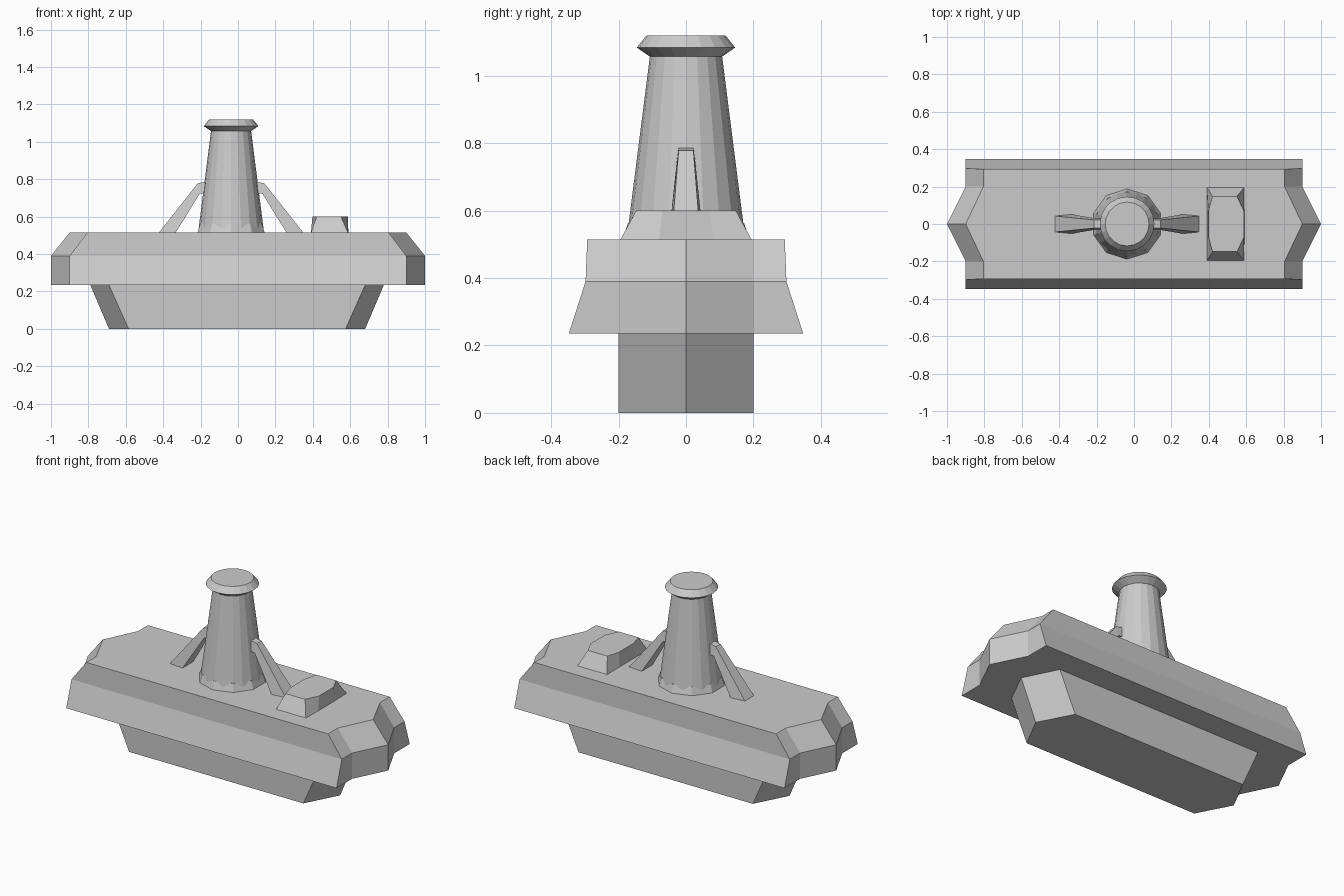
import bpy
from math import sin, cos, pi

if "Cube" in bpy.data.objects:
    bpy.data.objects.remove(bpy.data.objects["Cube"])


def loft(name, rings):
    """Join equal-length rings of points into a closed, flat-shaded solid."""
    n = len(rings[0])
    verts = [p for ring in rings for p in ring]
    faces = [tuple(reversed(range(n))),
             tuple(range((len(rings) - 1) * n, len(rings) * n))]
    for r in range(len(rings) - 1):
        for i in range(n):
            j = (i + 1) % n
            faces.append((r * n + i, r * n + j, (r + 1) * n + j, (r + 1) * n + i))
    mesh = bpy.data.meshes.new(name)
    mesh.from_pydata(verts, [], faces)
    obj = bpy.data.objects.new(name, mesh)
    bpy.context.collection.objects.link(obj)
    return obj


def boat_ring(tip, side, y_in, y_out, z):
    """Outline with pointed ends and square shoulders."""
    return [(tip, 0, z), (side, y_in, z), (side, y_out, z),
            (-side, y_out, z), (-side, y_in, z), (-tip, 0, z),
            (-side, -y_in, z), (-side, -y_out, z),
            (side, -y_out, z), (side, -y_in, z)]


def keel_ring(tip, side, z):
    cx = -0.005
    return [(cx + tip, 0, z), (cx + side, 0.2, z), (cx - side, 0.2, z),
            (cx - tip, 0, z), (cx - side, -0.2, z), (cx + side, -0.2, z)]


def round_ring(r, z, n):
    return [(TX + r * cos(pi / 2 + 2 * pi * i / n),
             r * sin(pi / 2 + 2 * pi * i / n), z) for i in range(n)]


TX = -0.037

# Upper body and keel
loft("upper_hull", [boat_ring(1.0, 0.9, 0.2, 0.348, 0.235),
                    boat_ring(1.0, 0.9, 0.2, 0.298, 0.39),
                    boat_ring(0.9, 0.805, 0.2, 0.293, 0.515)])
loft("keel", [keel_ring(0.685, 0.58, 0), keel_ring(0.785, 0.685, 0.235)])

# Tower with flared foot and cap
loft("tower_foot", [round_ring(0.19, 0.51, 10), round_ring(0.173, 0.562, 10)])
loft("tower", [round_ring(0.173, 0.54, 20), round_ring(0.107, 1.06, 20)])
loft("tower_cap", [round_ring(0.107, 1.057, 20), round_ring(0.146, 1.084, 20),
                   round_ring(0.117, 1.12, 20)])

# Braces: stations of (outer x, outer z, inner x, inner z, outer/inner half width)
stations = [(0.387, 0.513, 0.297, 0.513, 0.043, 0.052),
            (0.178, 0.778, 0.168, 0.722, 0.022, 0.03),
            (0.12, 0.79, 0.12, 0.73, 0.022, 0.03)]
for name, s in (("right_brace", 1), ("left_brace", -1)):
    loft(name, [[(TX + s * xo, s * wo, zo), (TX + s * xi, s * wi, zi),
                 (TX + s * xi, -s * wi, zi), (TX + s * xo, -s * wo, zo)]
                for xo, zo, xi, zi, wo, wi in stations])


# Deck box with a faceted top
def box_ring(x0, x1, xa, xb, y_mid, y_end, z):
    half = [(x1, -y_mid), (x1, y_mid), (xb, y_end), (xa, y_end),
            (x0, y_mid), (x0, -y_mid), (xa, -y_end), (xb, -y_end)]
    return [(x, y, z) for x, y in half]


loft("deck_box", [box_ring(0.39, 0.59, 0.39, 0.588, 0.08, 0.195, 0.513),
                  box_ring(0.398, 0.588, 0.42, 0.55, 0.07, 0.148, 0.6)])
